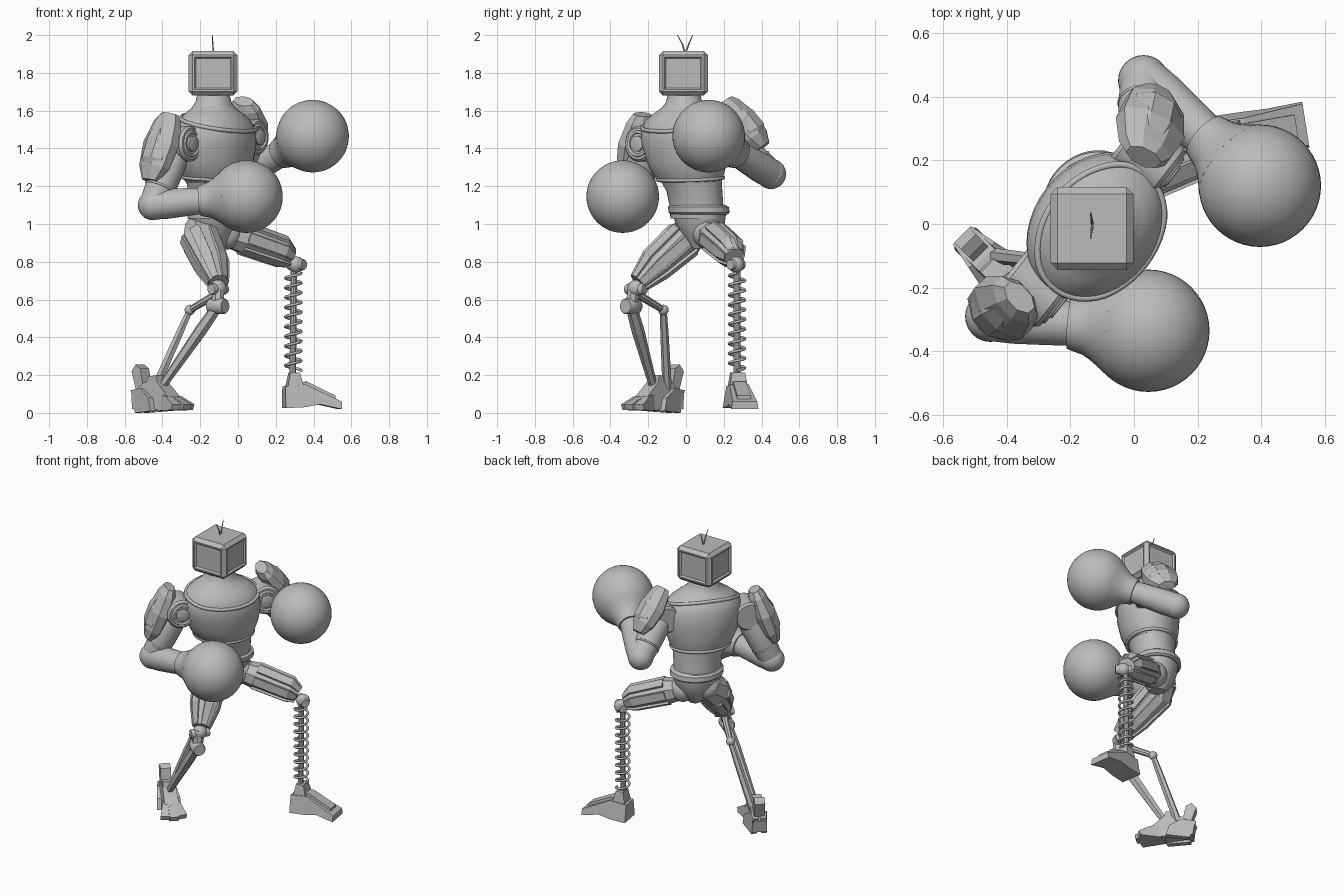
import bpy, bmesh, math
from mathutils import Vector, Matrix

if "Cube" in bpy.data.objects:
    bpy.data.objects.remove(bpy.data.objects["Cube"], do_unlink=True)

grey = bpy.data.materials.new("plain_grey")
grey.use_nodes = True
grey.diffuse_color = (0.5, 0.5, 0.5, 1)
grey.node_tree.nodes["Principled BSDF"].inputs["Base Color"].default_value = (0.5, 0.5, 0.5, 1)

TURN = Matrix.Rotation(math.radians(52), 4, 'Z')   # torso twist
FRONT = TURN @ Vector((0, -1, 0))


def finish(name, bm, smooth=True):
    bmesh.ops.recalc_face_normals(bm, faces=bm.faces)
    mesh = bpy.data.meshes.new(name)
    bm.to_mesh(mesh)
    bm.free()
    mesh.materials.append(grey)
    ob = bpy.data.objects.new(name, mesh)
    bpy.context.collection.objects.link(ob)
    if smooth:
        bpy.ops.object.select_all(action='DESELECT')
        ob.select_set(True)
        bpy.context.view_layer.objects.active = ob
        bpy.ops.object.shade_smooth_by_angle(angle=math.radians(35))


def skin(name, rings, smooth=True):
    """Join a list of point rings into a capped tube."""
    bm = bmesh.new()
    loops = [[bm.verts.new(p) for p in ring] for ring in rings]
    n = len(loops[0])
    for a, b in zip(loops, loops[1:]):
        for i in range(n):
            j = (i + 1) % n
            bm.faces.new((a[i], a[j], b[j], b[i]))
    bm.faces.new(loops[0])
    bm.faces.new(loops[-1])
    finish(name, bm, smooth)


def limb(name, pts, radii, seg=20, flat=1.0, smooth=True, ref=None):
    """Tube through points, flattened along the ref direction."""
    pts = [Vector(p) for p in pts]
    main = (pts[-1] - pts[0]).normalized()
    ref = Vector(ref) if ref else Vector((0, 1, 0) if abs(main.z) > 0.9 else (0, 0, 1))
    rings = []
    for k, (p, r) in enumerate(zip(pts, radii)):
        t = (pts[min(k + 1, len(pts) - 1)] - pts[max(k - 1, 0)]).normalized()
        u = t.cross(ref).normalized()
        v = u.cross(t)
        angles = [math.tau * (i + 0.5) / seg for i in range(seg)]
        rings.append([p + u * r * math.cos(a) + v * r * flat * math.sin(a) for a in angles])
    skin(name, rings, smooth)


def along(a, b, steps):
    a, b = Vector(a), Vector(b)
    return [a.lerp(b, s) for s in steps]


def ball(name, loc, r, seg=32):
    bm = bmesh.new()
    bmesh.ops.create_uvsphere(bm, u_segments=seg, v_segments=seg // 2, radius=r,
                              matrix=Matrix.Translation(loc))
    finish(name, bm)


def rod(name, centre, axis, r, depth, seg=24):
    c, d = Vector(centre), Vector(axis).normalized() * depth / 2
    b = d * 0.85
    limb(name, [c - d, c - b, c + b, c + d], [r * 0.88, r, r, r * 0.88], seg)


def prism(name, profile, half, place, taper=0.0):
    """Side profile (x, z) given width; narrower with height by taper."""
    def ring(s):
        return [place @ Vector((x, s * half * (1 - taper * z), z)) for x, z in profile]
    skin(name, [ring(-1), ring(1)], False)


def oval(row, t):
    z, a, b, cx, cy = row
    return Vector((cx, cy, z)) + TURN @ Vector((a * math.cos(t), b * math.sin(t), 0))


def body(name, rows, seg=40):
    """Stacked ovals: z, half width, half depth, centre x, centre y."""
    skin(name, [[oval(row, math.tau * i / seg) for i in range(seg)] for row in rows])


def tube(name, path, r, cyclic=True):
    """Round wire along a path."""
    curve = bpy.data.curves.new(name, 'CURVE')
    curve.dimensions = '3D'
    curve.bevel_depth = r
    curve.bevel_resolution = 2
    curve.materials.append(grey)
    line = curve.splines.new('POLY')
    line.use_cyclic_u = cyclic
    line.points.add(len(path) - 1)
    for point, p in zip(line.points, path):
        point.co = (*p, 1)
    bpy.context.collection.objects.link(bpy.data.objects.new(name, curve))


def ring(name, centre, rot, a, b, r):
    angles = [math.tau * i / 40 for i in range(40)]
    tube(name, [Vector(centre) + rot @ Vector((a * math.cos(t), b * math.sin(t), 0)) for t in angles], r)


def band(name, rows, mid, dip, r):
    """Raised rim lying on a body, lower at the front by dip."""
    path = []
    for i in range(48):
        t = math.tau * i / 48
        z = mid + dip * math.sin(t)
        lo, hi = next((p, q) for p, q in zip(rows, rows[1:]) if p[0] <= z <= q[0])
        s = (z - lo[0]) / (hi[0] - lo[0])
        path.append(oval([p + (q - p) * s for p, q in zip(lo, hi)], t))
    tube(name, path, r)


# Torso
CHEST = [(1.22, .172, .145, -.12, .025), (1.25, .195, .162, -.12, .015), (1.32, .225, .182, -.12, .005),
         (1.42, .25, .195, -.12, -.005), (1.5, .248, .193, -.12, -.01), (1.55, .218, .172, -.125, -.01),
         (1.585, .172, .142, -.128, -.01), (1.615, .122, .112, -.13, -.01), (1.645, .096, .095, -.13, -.01),
         (1.69, .085, .085, -.13, -.01)]
body("chest", CHEST)
band("collar", CHEST, 1.535, .045, .011)
band("chest_rim", CHEST, 1.24, .01, .01)
body("waist", [(1.03, .15, .13, -.13, .06), (1.1, .15, .13, -.125, .055), (1.17, .155, .135, -.12, .045),
               (1.24, .172, .148, -.12, .025)])
body("pelvis", [(.87, .04, .05, -.12, .08), (.93, .09, .09, -.13, .08), (1.0, .135, .12, -.13, .075),
                (1.06, .15, .13, -.13, .07)])
body("belt", [(1.05, .155, .138, -.13, .07), (1.06, .168, .15, -.13, .07), (1.09, .168, .15, -.13, .065),
              (1.1, .155, .138, -.13, .063)])

# Head with recessed side panels
bm = bmesh.new()
bmesh.ops.create_cube(bm, size=1, matrix=Matrix.LocRotScale((-.132, -.014, 1.798), None, (.26, .26, .235)))
bmesh.ops.bevel(bm, geom=bm.edges[:], offset=.022, segments=1, affect='EDGES')
bm.normal_update()
sides = [f for f in bm.faces if f.calc_area() > .03 and abs(f.normal.z) < .5]
bmesh.ops.inset_individual(bm, faces=sides, thickness=.012, depth=0)
bmesh.ops.inset_individual(bm, faces=sides, thickness=.012, depth=-.01)
finish("head", bm, False)
for side, tip in (("left", .035), ("right", -.045)):
    limb(side + "_antenna", [(-.13, -.005, 1.9), (-.133, tip * .4, 1.95), (-.136, tip, 2.0)], [.005, .004, .002], 6)

# Arms, ending in round gloves
ARMS = {"right": ((-.315, -.2, 1.425), (-.45, -.29, 1.1), (.045, -.335, 1.145),
                  (-.36, -.23, 1.58), (-.465, -.3, 1.23)),
        "left": ((.04, .21, 1.46), (.03, .45, 1.265), (.395, .12, 1.465),
                 (.03, .21, 1.65), (.075, .41, 1.41))}
for side, (shoulder, elbow, glove, pad_top, pad_low) in ARMS.items():
    rod(side + "_shoulder_joint", shoulder, FRONT, .095, .18)
    face = Vector(shoulder) + FRONT * .09
    rod(side + "_shoulder_cap", face, FRONT, .042, .03)
    ring(side + "_shoulder_ring", face, FRONT.to_track_quat('Z', 'Y').to_matrix(), .062, .062, .008)
    limb(side + "_upper_arm", along(shoulder, elbow, (0, .3, .6, .85, 1)), [.07, .085, .084, .078, .072])
    ring(side + "_arm_band", Vector(shoulder).lerp(Vector(elbow), .72),
         (Vector(elbow) - Vector(shoulder)).to_track_quat('Z', 'Y').to_matrix(), .079, .079, .006)
    ball(side + "_elbow", elbow, .08)
    limb(side + "_forearm", along(elbow, glove, (0, .15, .35, .6)), [.078, .08, .075, .068])
    ball(side + "_glove", glove, .192, 48)
    reach = (Vector(elbow) - Vector(glove)).normalized()
    limb(side + "_glove_cuff", [Vector(glove) + reach * d for d in (.12, .15, .175, .2, .23, .25)],
         [.15, .126, .108, .094, .086, .08], 32)
    # Angular shoulder plate, thin across the outward direction
    out = (Vector(pad_top) - Vector((-.12, 0, 1.5))).normalized()
    limb(side + "_shoulder_plate", along(pad_top, pad_low, (0, .12, .45, .8, 1)),
         [.06, .09, .118, .1, .055], 8, .62, False, out)
    limb(side + "_plate_trim", along(Vector(pad_top) + out * .012, Vector(pad_low) + out * .012, (.2, .4, .7, .85)),
         [.06, .09, .088, .05], 8, .75, False, out)


# Armoured thighs: eight-sided core with raised strips
def thigh(name, pts, radii):
    limb(name, pts, radii, 8, 1, False)
    axis = (Vector(pts[-1]) - Vector(pts[0])).normalized()
    u = axis.cross(Vector((0, 0, 1))).normalized()
    v = u.cross(axis)
    for k in range(6):
        a = math.tau * k / 6
        d = u * math.cos(a) + v * math.sin(a)
        path = [Vector(p) + d * r * .92 for p, r in zip(pts, radii)]
        limb(name + "_strip_%d" % k, path[1:], [.038, .038, .024], 4, .4, False, d)


thigh("left_thigh", [(-.06, .12, .95), (.03, .155, .925), (.23, .235, .855), (.275, .255, .825)],
      [.07, .085, .08, .055])
thigh("right_thigh", [(-.2, .06, .98), (-.2, -.01, .92), (-.14, -.16, .785), (-.105, -.25, .69)],
      [.085, .105, .09, .055])
ball("left_hip", (-.06, .12, .95), .085)
ball("right_hip", (-.19, .04, .97), .09)

# Left lower leg: rod in a coil spring
ball("left_knee", (.31, .265, .785), .043, 20)
rod("left_knee_pin", (.31, .265, .785), FRONT, .03, .1, 12)
limb("left_shin_rod", [(.29, .27, .2), (.295, .27, .78)], [.018, .018], 10)
turns, per = 10, 16
tube("shin_spring", [(.293 + .042 * math.cos(math.tau * i / per), .27 + .042 * math.sin(math.tau * i / per),
                      .225 + .515 * i / (turns * per)) for i in range(turns * per + 1)], .0075, False)

# Left foot: wedge shoe with ankle block
shoe = Matrix.Translation((.243, .265, 0)) @ Matrix.Rotation(math.radians(9), 4, 'Z')
prism("left_foot", [(0, .025), (0, .14), (.11, .15), (.3, .06), (.3, .02), (.185, .045), (.1, .03)],
      .076, shoe, 2.2)
prism("left_foot_ridge", [(.02, .1), (.02, .155), (.12, .165), (.27, .092), (.27, .06)], .04, shoe, 1)
prism("left_ankle", [(.015, .14), (.03, .215), (.08, .215), (.1, .14)], .068, shoe, 2.2)

# Right lower leg: knee drum and two struts
knee, rear = Vector((-.108, -.29, .565)), Vector((-.255, -.12, .545))
ball("right_knee", (-.105, -.265, .66), .045, 20)
limb("right_knee_link", [(-.105, -.27, .68), knee], [.036, .034], 8, 1, False)
rod("right_knee_drum", knee, FRONT, .042, .1, 16)
rod("right_knee_pin", (-.105, -.265, .655), TURN @ Vector((1, 0, 0)), .03, .12, 12)
ball("right_rear_joint", rear, .028, 16)
limb("right_link_strut", [(-.11, -.26, .63), rear], [.022, .018], 8)
limb("right_shin", along(knee, (-.41, -.17, .13), (0, .3, .6, 1)), [.03, .034, .029, .022], 6, 1, False)
limb("right_rear_strut", along(rear, (-.44, -.1, .13), (0, .3, 1)), [.018, .022, .025], 6, 1, False)

# Right foot: splayed plates, heel spur and ankle
claw = Matrix.Translation((-.42, -.155, 0)) @ Matrix.Rotation(math.radians(-45), 4, 'Z')
prism("right_foot_core", [(-.15, .02), (-.16, .1), (-.07, .16), (.03, .165), (.11, .09), (.13, .015)], .05, claw, 1)
for name, yaw, reach in (("inner", 16, .2), ("middle", 0, .215), ("outer", -16, .2)):
    prism("right_toe_" + name, [(.03, .01), (.03, .11), (.13, .085), (reach, .045), (reach - .01, .015)], .032,
          claw @ Matrix.Rotation(math.radians(yaw), 4, 'Z'), 2)
for name, s in (("left", 1), ("right", -1)):
    prism("right_foot_side_" + name, [(-.13, 0), (-.17, .12), (-.08, .13), (.0, .08), (.02, .01)], .018,
          claw @ Matrix.Translation((0, s * .056, 0)) @ Matrix.Rotation(s * .2, 4, 'Z'))
prism("right_heel_spur", [(-.13, .1), (-.17, .22), (-.14, .255), (-.105, .235), (-.08, .12)], .033, claw)
prism("right_ankle", [(-.06, .13), (-.045, .19), (.02, .2), (.045, .12)], .04, claw)
